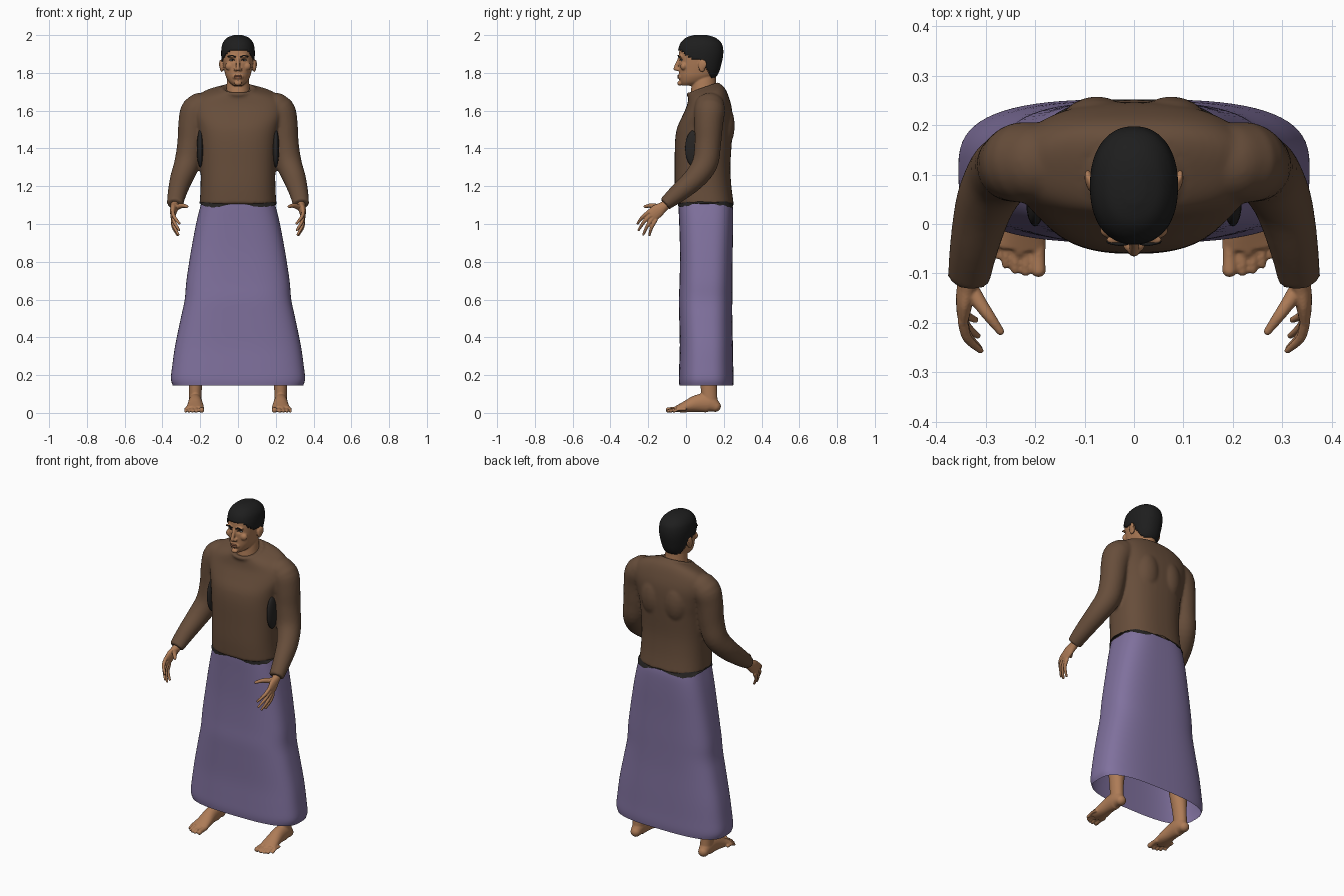
import bpy, bmesh, math, random
from mathutils import Vector, Matrix
from mathutils.bvhtree import BVHTree

random.seed(4)
default_cube = bpy.data.objects.get("Cube")
if default_cube:
    bpy.data.objects.remove(default_cube, do_unlink=True)


def material(name, colour):
    mat = bpy.data.materials.new(name)
    mat.use_nodes = True
    mat.diffuse_color = (*colour, 1)
    mat.node_tree.nodes["Principled BSDF"].inputs["Base Color"].default_value = (*colour, 1)
    return mat


SKIN = material("warm skin", (0.42, 0.2, 0.095))
LIPS = material("lips", (0.26, 0.105, 0.055))
WOOL = material("brown wool", (0.135, 0.075, 0.043))
CLOTH = material("purple cloth", (0.215, 0.165, 0.34))
BLACK = material("black hair", (0.013, 0.013, 0.013))
DARK = material("dark lining", (0.02, 0.018, 0.017))
WHITE = material("eye white", (0.5, 0.45, 0.4))


def refine(rows, steps=4):
    """Catmull-Rom interpolation of rows of numbers."""
    out = []
    for i in range(len(rows) - 1):
        a, b, c, d = (rows[min(max(j, 0), len(rows) - 1)] for j in range(i - 1, i + 3))
        for k in range(steps):
            t = k / steps
            out.append([0.5 * (2 * q + (r - p) * t + (2 * p - 5 * q + 4 * r - s) * t * t
                        + (3 * q - p - 3 * r + s) * t ** 3) for p, q, r, s in zip(a, b, c, d)])
    return out + [list(rows[-1])]


def bridge(bm, rings, caps=True):
    rings = [[bm.verts.new(p) for p in ring] for ring in rings]
    n = len(rings[0])
    for lo, hi in zip(rings, rings[1:]):
        for i in range(n):
            bm.faces.new((lo[i], lo[(i + 1) % n], hi[(i + 1) % n], hi[i]))
    if caps:
        bm.faces.new(rings[0][::-1])
        bm.faces.new(rings[-1])


def loft(bm, rows, n=2.0, slope=None, caps=True, seg=48):
    """Stack of superellipses; each row is z, front y, back y, half width."""
    rings = []
    for z, front, back, half in refine(rows):
        ring = []
        for i in range(seg):
            c, s = math.cos(math.tau * i / seg), math.sin(math.tau * i / seg)
            x = half * math.copysign(abs(c) ** (2 / n), c)
            y = (back - front) / 2 * math.copysign(abs(s) ** (2 / n), s)
            tilt = slope(z) * y if slope else 0
            ring.append((x, (front + back) / 2 + y, z + tilt))
        rings.append(ring)
    bridge(bm, rings, caps)


def blob(bm, centre, size):
    matrix = Matrix.LocRotScale(Vector(centre), None, Vector(size))
    bmesh.ops.create_icosphere(bm, subdivisions=3, radius=1, matrix=matrix)


def tube(bm, rows, side=1, ref=(1, 0, 0), rounded=True, seg=16):
    """Tapered limb; each row is x, y, z, radius across ref, radius along ref."""
    rows = refine([(side * r[0], *r[1:4], r[-1]) for r in rows])
    pts = [Vector(r[:3]) for r in rows]
    rings = []
    for i, (p, r) in enumerate(zip(pts, rows)):
        d = (pts[min(i + 1, len(pts) - 1)] - pts[max(i - 1, 0)]).normalized()
        u = d.cross(Vector(ref)).normalized()
        v = u.cross(d)
        rings.append([p + u * r[3] * math.cos(math.tau * k / seg)
                      + v * r[4] * math.sin(math.tau * k / seg) for k in range(seg)])
    bridge(bm, rings)
    if rounded:
        for p, r in ((pts[0], rows[0]), (pts[-1], rows[-1])):
            blob(bm, p, [min(r[3], r[4])] * 3)


def finish(name, bm, mat, voxel=0, smooth=0, thick=0):
    bmesh.ops.recalc_face_normals(bm, faces=bm.faces)
    mesh = bpy.data.meshes.new(name)
    bm.to_mesh(mesh)
    bm.free()
    obj = bpy.data.objects.new(name, mesh)
    bpy.context.scene.collection.objects.link(obj)
    if voxel:
        mod = obj.modifiers.new("Blend", "REMESH")
        mod.mode, mod.voxel_size = "VOXEL", voxel
    if smooth:
        mod = obj.modifiers.new("Soften", "SMOOTH")
        mod.factor, mod.iterations = 0.5, smooth
    if thick:
        mod = obj.modifiers.new("Thickness", "SOLIDIFY")
        mod.thickness, mod.offset = thick, -1
    graph = bpy.context.evaluated_depsgraph_get()
    obj.data = bpy.data.meshes.new_from_object(obj.evaluated_get(graph))
    obj.modifiers.clear()
    obj.data.materials.clear()
    obj.data.materials.append(mat)
    obj.data.shade_smooth()
    return obj


# Sweater: torso, sleeves and collar blended together
bm = bmesh.new()
loft(bm, [(1.105, -.055, .253, .203), (1.2, -.06, .24, .198), (1.31, -.06, .235, .198),
          (1.44, -.058, .243, .205), (1.52, -.045, .247, .22), (1.59, -.02, .243, .24),
          (1.65, .003, .225, .235), (1.69, .012, .205, .19), (1.715, .015, .18, .11)],
     2.5, lambda z: .33 * min(1, max(0, (z - 1.5) / .2)))
for side in (1, -1):
    tube(bm, [(.17, .125, 1.62, .075), (.22, .125, 1.6, .082), (.24, .12, 1.53, .076),
              (.252, .115, 1.42, .07), (.27, .1, 1.32, .068), (.3, .045, 1.24, .06),
              (.322, -.04, 1.165, .05), (.334, -.112, 1.105, .036, .043)], side, rounded=False, seg=24)
    blob(bm, (side * .2, .125, 1.62), (.08, .08, .075))
    blob(bm, (side * .075, .19, 1.52), (.08, .068, .13))
collar = [(.085 * math.cos(a), .09 + .077 * math.sin(a), 1.713 + .027 * math.sin(a), .011)
          for a in [math.tau * i / 16 for i in range(17)]]
tube(bm, collar, ref=(0, 0, 1))
finish("sweater", bm, WOOL, .008, 5)

# Dark lining showing under the arms
for side, label in ((1, "left"), (-1, "right")):
    bm = bmesh.new()
    blob(bm, (side * .2, .045, 1.4), (.018, .05, .1))
    finish(label + "_underarm_lining", bm, DARK)

# Long open skirt
bm = bmesh.new()
loft(bm, [(.145, -.035, .25, .345), (.18, -.038, .252, .355), (.25, -.036, .25, .348),
          (.36, -.033, .248, .332), (.5, -.036, .245, .303), (.6, -.038, .245, .282),
          (.7, -.034, .246, .273), (.85, -.032, .247, .25), (1, -.036, .25, .222),
          (1.09, -.04, .248, .2), (1.14, -.04, .235, .185)], 3, caps=False, seg=72)
finish("skirt", bm, CLOTH)

# Ragged dark waistband peeking out between sweater and skirt
bm = bmesh.new()
loft(bm, [(1.09, -.044, .252, .205), (1.125, -.044, .24, .195)], 2.9, caps=False, seg=72)
for v in bm.verts:
    a = math.atan2(v.co.y - .1, v.co.x)
    if v.co.z < 1.1:
        v.co.z += .022 * (.5 + .5 * math.cos(4 * a)) + random.uniform(-.004, .004)
finish("waistband", bm, DARK)

for side, label in ((1, "left"), (-1, "right")):
    # Hand with the palm turned inward
    bm = bmesh.new()
    tube(bm, [(.33, -.06, 1.135, .025), (.335, -.115, 1.095, .026, .022),
              (.342, -.15, 1.07, .036, .018), (.345, -.182, 1.045, .036, .013)], side)
    for k in range(4):
        base = Vector((.346, -.197 + .012 * k, 1.064 - .015 * k))
        tip = Vector(((.31, -.256, 1.003), (.312, -.251, .968),
                      (.316, -.226, .944), (.32, -.194, .941))[k])
        mid = (base + tip) / 2 + Vector((.009, -.004, .003))
        tube(bm, [(*base, .0105), (*mid, .0095), (*tip, .0065)], side)
    tube(bm, [(.335, -.125, 1.085, .018), (.308, -.165, 1.094, .014),
              (.29, -.19, 1.097, .0115), (.27, -.217, 1.092, .008)], side)
    finish(label + "_hand", bm, SKIN, .0032, 3)

    # Leg and bare foot
    bm = bmesh.new()
    tube(bm, [(.13, .11, .95, .085), (.19, .11, .52, .055), (.215, .115, .3, .052),
              (.225, .12, .15, .044, .036), (.226, .125, .06, .042, .033)], side, seg=24)
    tube(bm, [(.226, .155, .035, .032, .03), (.226, .12, .052, .05, .036), (.226, .06, .05, .046, .038),
              (.226, 0, .033, .031, .045), (.23, -.05, .02, .017, .052)], side, seg=24)
    for k in range(5):
        x = (.193, .219, .24, .259, .277)[k]
        y = (-.093, -.096, -.092, -.082, -.064)[k]
        r = .015 if k == 0 else .0105 - .0006 * k
        tube(bm, [(x, y + .06, .02, r), (x, y + .025, .018, r * .9), (x, y, r, r)], side)
    foot = finish(label + "_leg_and_foot", bm, SKIN, .0045, 3)
    for v in foot.data.vertices:
        v.co.z = max(v.co.z, 0)

# Head and neck
SKULL = [(1.732, -.02, .045, .024), (1.75, -.031, .1, .046), (1.78, -.037, .15, .064),
         (1.81, -.037, .17, .072), (1.85, -.038, .182, .079), (1.89, -.038, .19, .083),
         (1.925, -.034, .19, .082), (1.955, -.022, .18, .074), (1.98, .005, .15, .052),
         (1.992, .045, .11, .02)]
bm = bmesh.new()
loft(bm, SKULL, 2.2)
loft(bm, [(1.62, .02, .17, .07), (1.7, .026, .163, .063), (1.76, .03, .158, .058), (1.82, .03, .16, .05)])
tube(bm, [(0, -.036, 1.872, .009), (0, -.048, 1.845, .01), (0, -.055, 1.822, .0115)])
blob(bm, (0, -.034, 1.745), (.02, .012, .013))
blob(bm, (0, -.032, 1.779), (.03, .011, .016))
for side in (1, -1):
    blob(bm, (side * .012, -.043, 1.818), (.01, .012, .009))
    blob(bm, (side * .03, -.032, 1.888), (.028, .01, .008))
    blob(bm, (side * .045, -.012, 1.835), (.024, .018, .022))
    blob(bm, (side * .086, .085, 1.838), (.011, .02, .034))
    blob(bm, (side * .094, .094, 1.846), (.006, .016, .024))
head = finish("head", bm, SKIN, .004, 3)
for v in head.data.vertices:
    if v.co.y < .02:
        v.co.y += .009 * math.exp(-((abs(v.co.x) - .031) / .016) ** 2 - ((v.co.z - 1.868) / .01) ** 2)
tree = BVHTree.FromPolygons([v.co for v in head.data.vertices], [p.vertices for p in head.data.polygons])


def face_point(x, z, depth=0):
    hit = tree.ray_cast(Vector((x, -1, z)), Vector((0, 1, 0)))[0]
    return (x, hit.y + depth, z)


# Eyes, brows and mouth laid on the face
for side, label in ((1, "left"), (-1, "right")):
    for part, size, depth, mat in (("eye", (.0125, .006, .005), .003, WHITE),
                                   ("iris", (.005, .004, .0048), -.001, BLACK)):
        bm = bmesh.new()
        blob(bm, face_point(side * .031, 1.867, depth), size)
        finish(label + "_" + part, bm, mat)
    for part, points, r in (("brow", ((.013, 1.884), (.03, 1.892), (.052, 1.886)), .0042),
                            ("lash", ((.017, 1.867), (.031, 1.8725), (.046, 1.868)), .0018)):
        bm = bmesh.new()
        tube(bm, [(*face_point(side * x, z), r, r * .8) for x, z in points], ref=(0, 0, 1))
        finish(label + "_" + part, bm, BLACK)
for name, z, height in (("upper_lip", 1.784, .005), ("lower_lip", 1.775, .006)):
    bm = bmesh.new()
    blob(bm, face_point(0, z, .002), (.022, .006, height))
    finish(name, bm, LIPS)

# Short hair: the skull shape, enlarged and trimmed along the hairline
HAIRLINE = [(-.1, 1.925), (-.022, 1.915), (.01, 1.885), (.05, 1.868), (.095, 1.86),
            (.125, 1.79), (.15, 1.775), (.3, 1.77)]


def hairline(y):
    for (y0, z0), (y1, z1) in zip(HAIRLINE, HAIRLINE[1:]):
        if y <= y1:
            return z0 + (z1 - z0) * (y - y0) / (y1 - y0)
    return z1


bm = bmesh.new()
loft(bm, SKULL, 2.2, seg=72)
low = [f for f in bm.faces
       if f.calc_center_median().z < hairline(f.calc_center_median().y) + random.uniform(-.003, .003)]
bmesh.ops.delete(bm, geom=low, context="FACES")
centre = Vector((0, .075, 1.87))
for v in bm.verts:
    offset = v.co - centre
    v.co = centre + Vector((offset.x * 1.07, offset.y * 1.055, offset.z * 1.065))
finish("hair", bm, BLACK, thick=.01)
